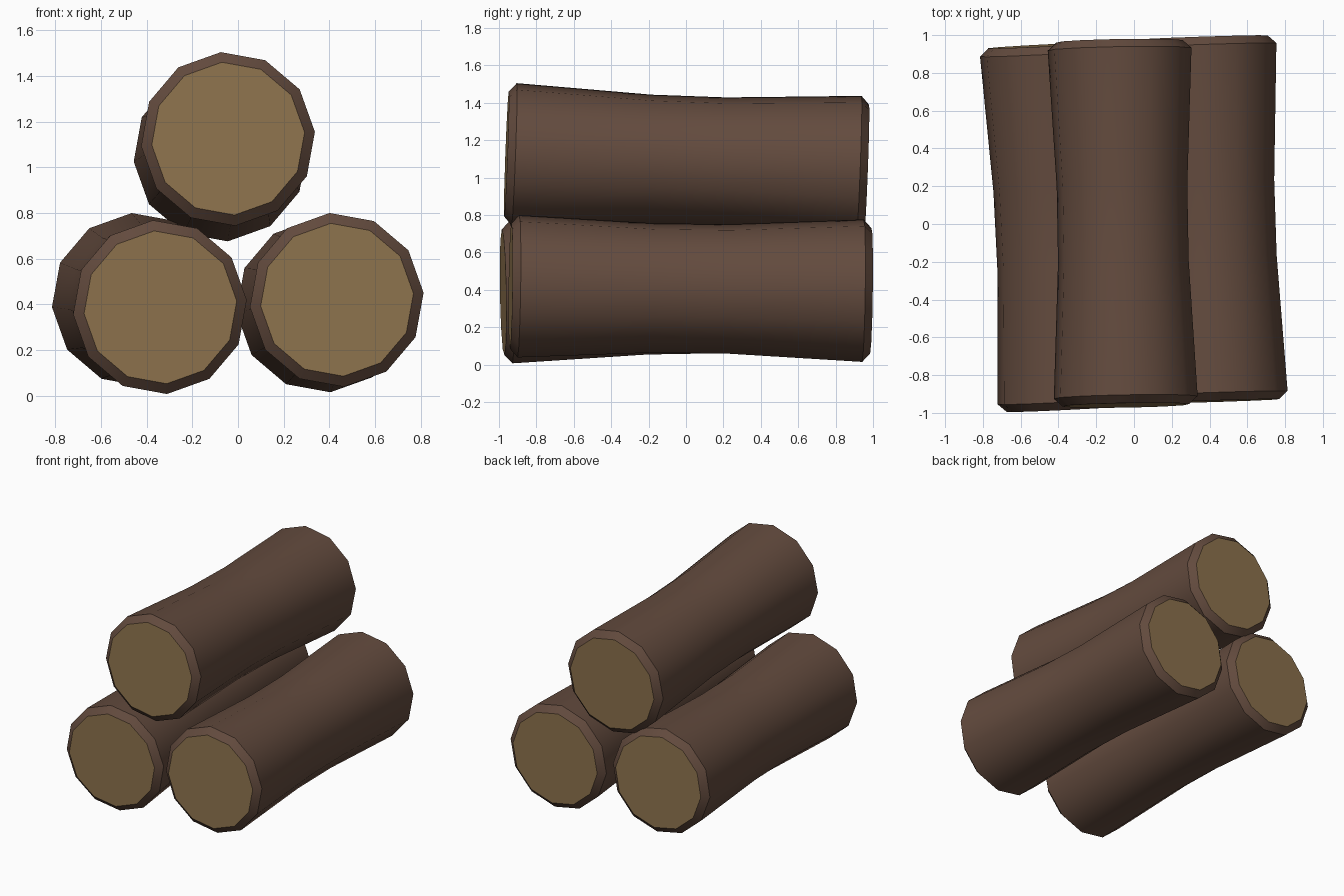
import bpy, bmesh, math
from mathutils import Vector

if "Cube" in bpy.data.objects:
    bpy.data.objects.remove(bpy.data.objects["Cube"])

SIDES = 12
TURN = math.radians(4.7)
R_END, R_MID, R_CUT = 0.382, 0.347, 0.336
BEVEL = 0.042


def material(name, color):
    m = bpy.data.materials.new(name)
    m.diffuse_color = (*color, 1.0)
    m.use_nodes = True
    m.node_tree.nodes["Principled BSDF"].inputs["Base Color"].default_value = m.diffuse_color
    return m


bark = material("bark_brown", (0.125, 0.070, 0.048))
wood = material("cut_wood_tan", (0.270, 0.172, 0.076))


def log(name, front, back):
    """Log lofted from 12-sided rings square to its axis, waisted in the middle."""
    a, b = Vector(front), Vector(back)
    axis = (b - a).normalized()
    side = Vector((0, 0, 1)).cross(axis).normalized() * -1   # points to +x
    up = axis.cross(side).normalized()
    if up.z < 0:
        up = -up
    length = (b - a).length
    half = length / 2
    stations = [(0, R_CUT), (BEVEL, R_END), (half - 0.2, R_MID),
                (half + 0.2, R_MID), (length - BEVEL, R_END), (length, R_CUT)]
    bm = bmesh.new()
    rings = []
    for t, r in stations:
        ring = []
        for i in range(SIDES):
            ang = TURN + math.tau * i / SIDES
            ring.append(bm.verts.new(a + axis * t + side * (r * math.cos(ang))
                                     + up * (r * math.sin(ang))))
        rings.append(ring)
    # bark and bevels
    for p, q in zip(rings, rings[1:]):
        for i in range(SIDES):
            j = (i + 1) % SIDES
            bm.faces.new((p[i], p[j], q[j], q[i]))
    # cut ends
    for ring in (rings[0], rings[-1]):
        bm.faces.new(ring).material_index = 1
    bmesh.ops.recalc_face_normals(bm, faces=bm.faces[:])
    me = bpy.data.meshes.new(name)
    bm.to_mesh(me)
    bm.free()
    me.materials.append(bark)
    me.materials.append(wood)
    ob = bpy.data.objects.new(name, me)
    bpy.context.collection.objects.link(ob)
    bpy.ops.object.select_all(action='DESELECT')
    ob.select_set(True)
    bpy.context.view_layer.objects.active = ob
    bpy.ops.object.shade_smooth_by_angle(angle=math.radians(34))


# two logs on the ground, one resting on top
log("left_log", (-0.340, -0.978, 0.387), (-0.437, 0.947, 0.420))
log("right_log", (0.434, -0.938, 0.420), (0.372, 0.988, 0.395))
log("top_log", (-0.043, -0.960, 1.126), (-0.077, 0.967, 1.055))
